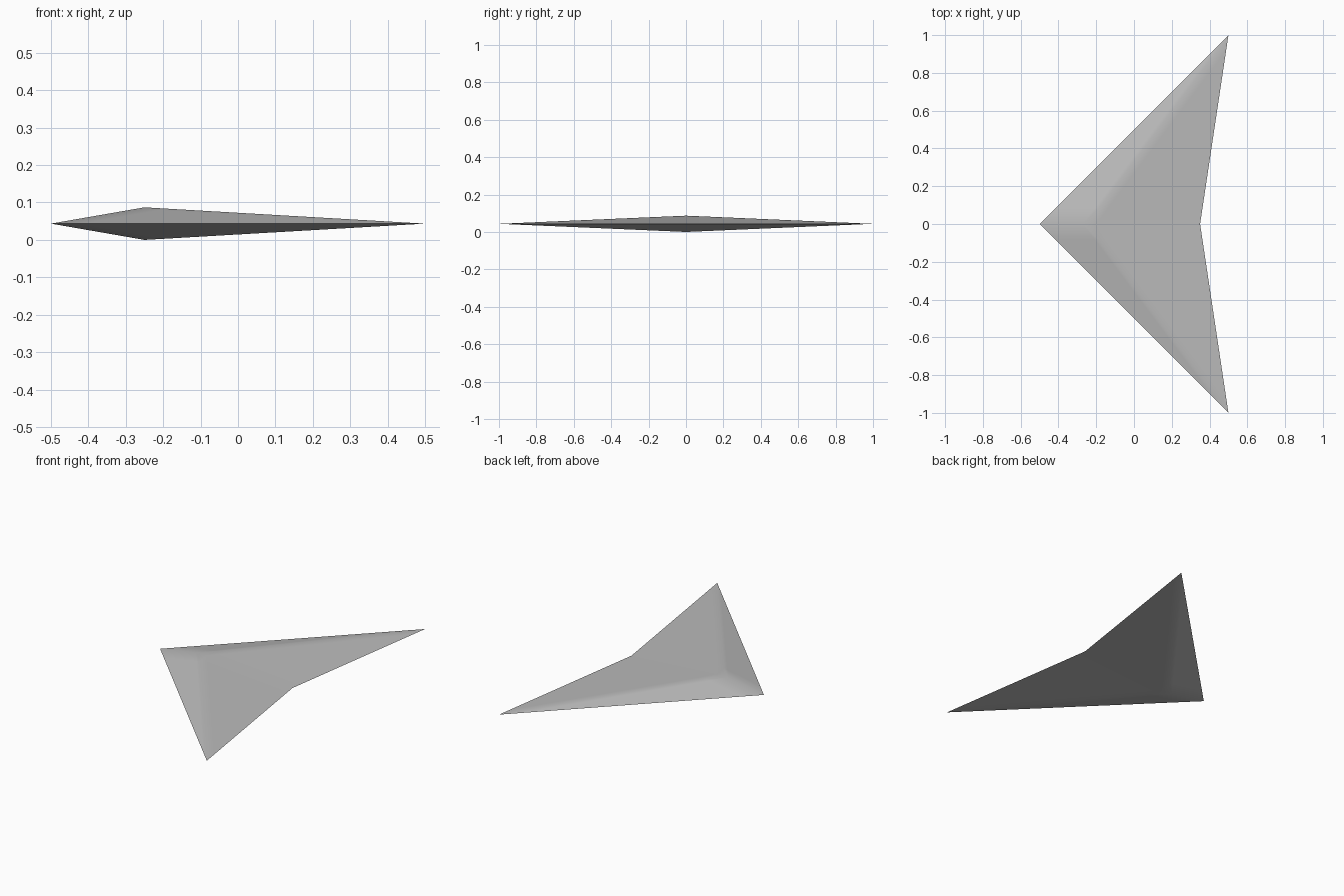
import bpy
import bmesh
import math

# Remove the default object
cube = bpy.data.objects.get("Cube")
if cube:
    bpy.data.objects.remove(cube, do_unlink=True)

# Single grey finish
grey = bpy.data.materials.new("plain_grey")
grey.use_nodes = True
colour = (0.5, 0.5, 0.5, 1)
grey.diffuse_color = colour
grey.node_tree.nodes["Principled BSDF"].inputs["Base Color"].default_value = colour

# Swept wing: a flat arrow outline joined to a peak above and below
MID = 0.0435
outline = [(-0.5, 0), (0.5, -1), (0.35, 0), (0.5, 1)]
bm = bmesh.new()
rim = [bm.verts.new((x, y, MID)) for x, y in outline]
for z in (2 * MID, 0):
    peak = bm.verts.new((-0.25, 0, z))
    for i, v in enumerate(rim):
        bm.faces.new((v, rim[(i + 1) % 4], peak))
bmesh.ops.recalc_face_normals(bm, faces=bm.faces)

# Fine subdivision keeps the facets flat and the soft ridges narrow
bmesh.ops.subdivide_edges(bm, edges=bm.edges[:], cuts=11, use_grid_fill=True)
mesh = bpy.data.meshes.new("swept_wing")
bm.to_mesh(mesh)
bm.free()
mesh.materials.append(grey)

wing = bpy.data.objects.new("swept_wing", mesh)
bpy.context.collection.objects.link(wing)
bpy.ops.object.select_all(action="DESELECT")
wing.select_set(True)
bpy.context.view_layer.objects.active = wing
bpy.ops.object.shade_smooth_by_angle(angle=math.radians(40))
